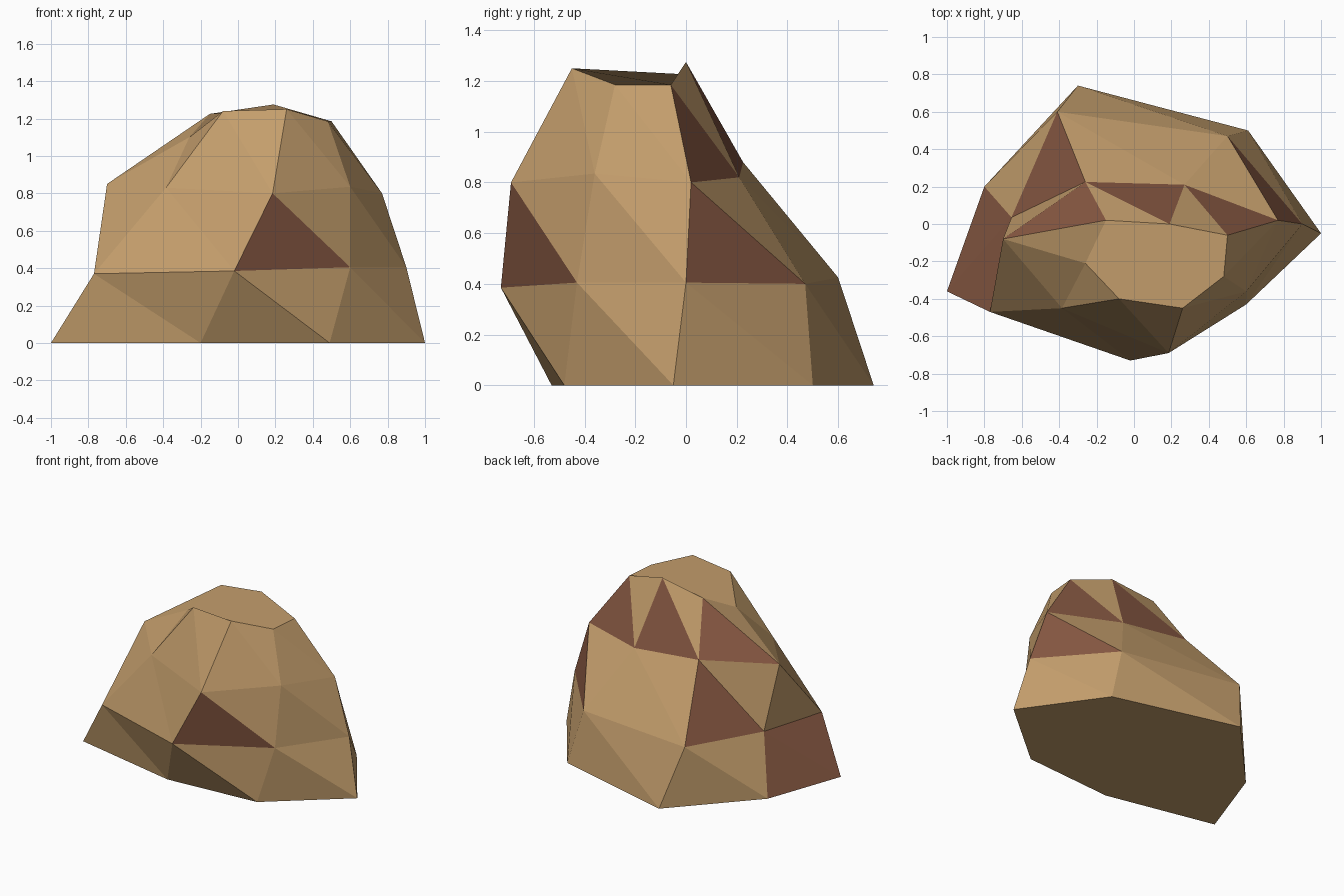
import bpy
import bmesh

default_cube = bpy.data.objects.get("Cube")
if default_cube:
    bpy.data.objects.remove(default_cube, do_unlink=True)


def make_material(name, colour):
    material = bpy.data.materials.new(name)
    material.use_nodes = True
    material.diffuse_color = (*colour, 1)
    shader = material.node_tree.nodes["Principled BSDF"]
    shader.inputs["Base Color"].default_value = (*colour, 1)
    return material


SAND, CLAY = 0, 1
sand = make_material("sand_stone", (.55, .34, .15))
clay = make_material("red_clay", (.235, .095, .053))

# Seven-sided irregular cross-sections, counter-clockwise from the front corner
ground_ring = [(-1, -.36, 0), (-.2, -.53, 0), (.49, -.48, 0), (1, -.05, 0),
               (.61, .5, 0), (-.3, .74, 0), (-.8, .2, 0)]
lower_ring = [(-.77, -.47, .37), (-.02, -.73, .385), (.6, -.43, .405), (.9, 0, .405),
              (.5, .47, .4), (-.41, .6, .425), (-.655, .035, .39)]
upper_ring = [(-.385, -.45, .83), (.185, -.69, .8), (.6, -.36, .835), (.77, .02, .8),
              (.27, .21, .82), (-.26, .225, .88), (-.7, -.08, .85)]
crown_ring = [(-.08, -.4, 1.24), (.26, -.45, 1.25), (.48, -.28, 1.185), (.5, -.06, 1.185),
              (.19, 0, 1.275), (-.15, .02, 1.225), (-.26, -.21, 1.1)]

bm = bmesh.new()


def add_ring(points):
    return [bm.verts.new(point) for point in points]


def add_face(corners, material_index=SAND):
    face = bm.faces.new(corners)
    face.material_index = material_index
    face.smooth = False
    return face


def bridge(bottom, top, lean_back, clay_base=(), clay_tip=()):
    """Join two rings with triangle pairs; the clay sets pick the red facets."""
    count = len(bottom)
    for i in range(count):
        j = (i + 1) % count
        base_colour = CLAY if i in clay_base else SAND
        tip_colour = CLAY if i in clay_tip else SAND
        add_face((bottom[i], bottom[j], top[i]), base_colour)
        add_face((top[i], bottom[j], top[j]), tip_colour)


ground, lower, upper, crown = map(
    add_ring, (ground_ring, lower_ring, upper_ring, crown_ring))

# Faceted walls, from the ground up
bridge(ground, lower, True, clay_base={6}, clay_tip={6})
bridge(lower, upper, True, clay_base={1, 3, 5})
bridge(upper, crown, True, clay_base={3, 4, 5})

# Flat underside and crown
add_face(list(reversed(ground)))
add_face(crown)

mesh = bpy.data.meshes.new("boulder")
bm.to_mesh(mesh)
bm.free()
mesh.materials.append(sand)
mesh.materials.append(clay)
boulder = bpy.data.objects.new("boulder", mesh)
bpy.context.scene.collection.objects.link(boulder)
